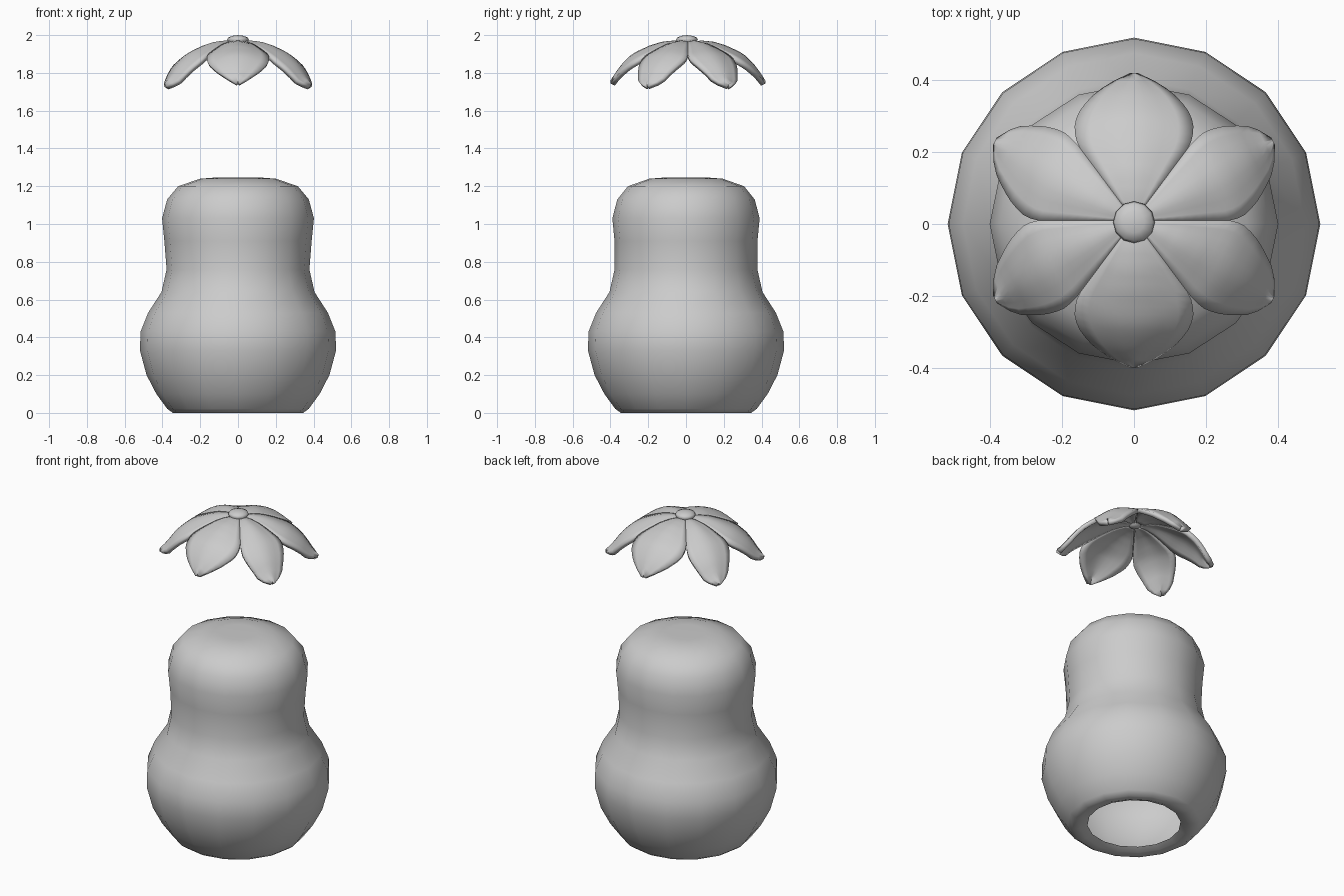
import bpy, bmesh, math
from mathutils import Vector

if "Cube" in bpy.data.objects:
    bpy.data.objects.remove(bpy.data.objects["Cube"])

grey = bpy.data.materials.new("plain grey")
grey.diffuse_color = (0.6, 0.6, 0.6, 1)
grey.use_nodes = True
grey.node_tree.nodes["Principled BSDF"].inputs["Base Color"].default_value = grey.diffuse_color


def finish(name, bm, angle=180):
    bmesh.ops.recalc_face_normals(bm, faces=bm.faces[:])
    me = bpy.data.meshes.new(name)
    bm.to_mesh(me)
    bm.free()
    me.materials.append(grey)
    ob = bpy.data.objects.new(name, me)
    bpy.context.collection.objects.link(ob)
    bpy.ops.object.select_all(action='DESELECT')
    ob.select_set(True)
    bpy.context.view_layer.objects.active = ob
    bpy.ops.object.shade_smooth_by_angle(angle=math.radians(angle))
    return ob


def interp(points, x):
    for (a, fa), (b, fb) in zip(points, points[1:]):
        if x <= b:
            return fa + (fb - fa) * (x - a) / (b - a)
    return points[-1][1]


def lathe(name, profile, sides, y_squash=lambda z: 1, cy=0):
    """Spin (radius, height) pairs; radius 0 closes to a point."""
    bm = bmesh.new()
    rings = []
    for r, z in profile:
        n = sides if r else 1
        rings.append([bm.verts.new((r * math.cos(math.tau * i / n),
                                    cy + r * math.sin(math.tau * i / n) * y_squash(z), z))
                      for i in range(n)])
    for a, b in zip(rings, rings[1:]):
        for i in range(sides):
            q = [a[i % len(a)], a[(i + 1) % len(a)], b[(i + 1) % len(b)], b[i % len(b)]]
            bm.faces.new(list(dict.fromkeys(q)))
    return finish(name, bm)


# Gourd shaped body, open underneath
body = [(0.262, 0.02), (0.30, 0.004), (0.345, 0.0), (0.375, 0.022), (0.432, 0.1), (0.484, 0.2),
        (0.519, 0.33), (0.516, 0.43), (0.476, 0.53), (0.405, 0.64), (0.378, 0.76),
        (0.39, 0.91), (0.402, 1.03), (0.375, 1.13), (0.317, 1.2), (0.2, 1.24),
        (0.105, 1.247), (0, 1.24)]
lathe("body", body, 16, lambda z: 0.97 if z > 0.9 else 1)

# Six petals draped over a shared dome, touching up to the notches between them
CY = 0.01
DOME = [(0, 1.966), (0.08, 1.965), (0.14, 1.953), (0.2, 1.93), (0.27, 1.898), (0.3, 1.88),
        (0.35, 1.838), (0.38, 1.803), (0.41, 1.76), (0.45, 1.725)]
WIDE = [(0.03, 0.0224), (0.21, 0.157), (0.24, 0.164), (0.27, 0.166), (0.30, 0.155),
        (0.34, 0.125), (0.38, 0.075), (0.41, 0.012)]
SLIM = [(0.03, 0.015), (0.245, 0.123), (0.28, 0.129), (0.32, 0.121), (0.36, 0.102),
        (0.40, 0.076), (0.43, 0.042), (0.445, 0.012)]


def petal(name, degrees, outline, skew=0.0, drop=0.0):
    bm = bmesh.new()
    a = math.radians(degrees)
    axis, side = Vector((math.cos(a), math.sin(a))), Vector((-math.sin(a), math.cos(a)))
    start, end, cols, rows = outline[0][0], outline[-1][0], 8, 18
    grid = []
    for k in range(rows + 1):
        t = start + (end - start) * k / rows
        w = interp(outline, t)
        shift = skew * max(0, t - 0.25)
        row = []
        for j in range(cols + 1):
            v = 2 * j / cols - 1
            p = axis * t + side * (w * v + shift)
            z = interp(DOME, p.length) + 0.016 * math.cos(v * math.pi / 2) ** 2 * min(1, t / 0.2)
            z -= drop * max(0, t - 0.3)
            row.append(bm.verts.new((p.x, p.y + CY, z)))
        grid.append(row)
    for r0, r1 in zip(grid, grid[1:]):
        for j in range(cols):
            bm.faces.new((r0[j], r1[j], r1[j + 1], r0[j + 1]))
    ob = finish(name, bm, 60)
    if ob.data.polygons[0].normal.z < 0:
        ob.data.flip_normals()
    solid = ob.modifiers.new("thickness", 'SOLIDIFY')
    solid.thickness = 0.026
    solid.offset = -1


for i, deg in enumerate((90, 270)):
    petal(f"wide_petal_{i + 1}", deg, WIDE, drop=0.15)
for i, (deg, skew) in enumerate(((26.6, 0.12), (153.4, -0.12), (206.6, 0.12), (333.4, -0.12))):
    petal(f"slim_petal_{i + 1}", deg, SLIM, skew)

# Small bud in the middle of the flower
lathe("bud", [(0, 1.93), (0.025, 1.935), (0.04, 1.95), (0.058, 1.975), (0.052, 1.987),
              (0.03, 1.996), (0, 2.0)], 12, cy=0.005)
